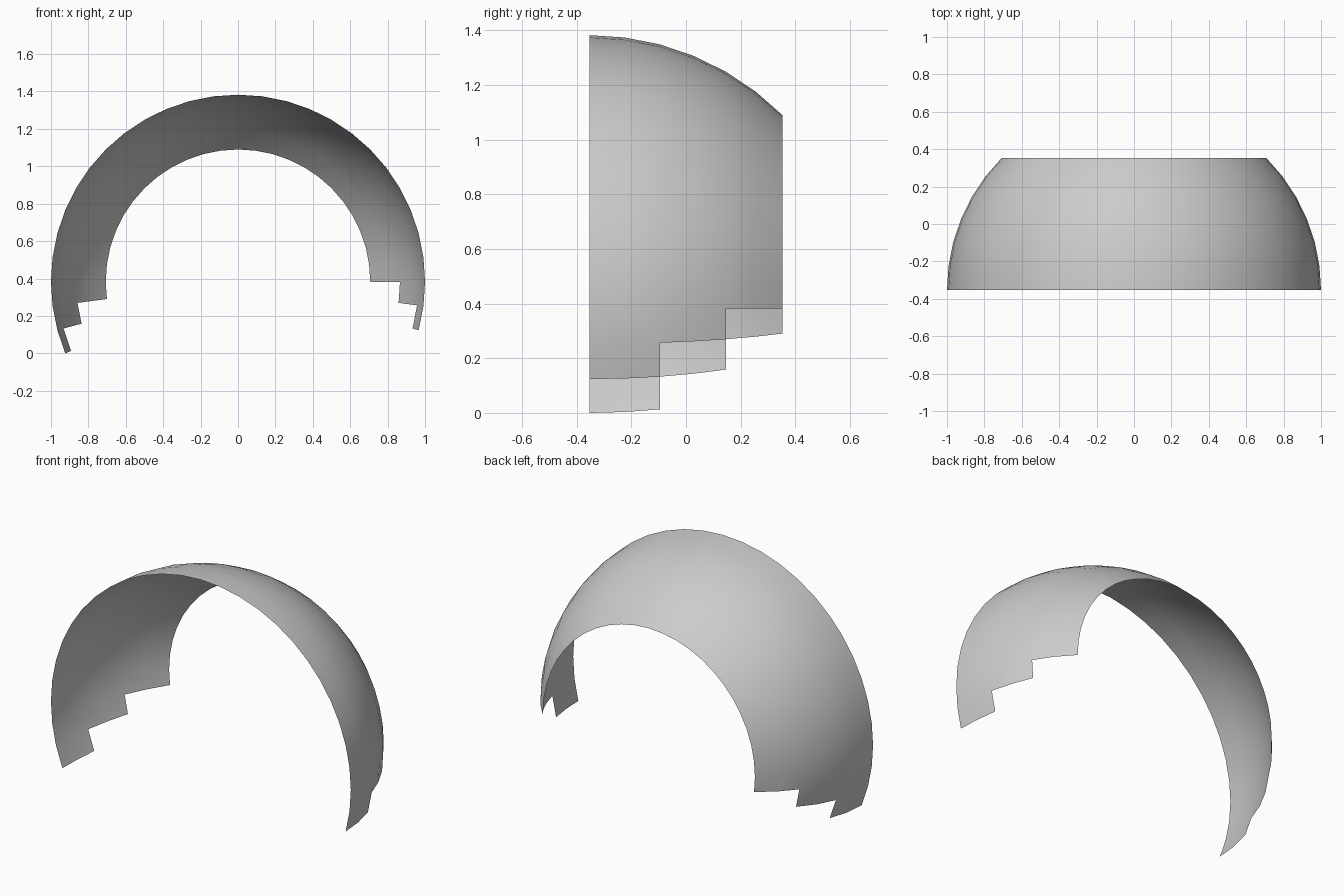
import bpy, bmesh
from math import sin, cos, radians

if "Cube" in bpy.data.objects:
    bpy.data.objects.remove(bpy.data.objects["Cube"])

STEP = 7.5                       # degrees per facet, both around and along the dome
CENTRE_Y, CENTRE_Z = -0.3536, 0.3827

bm = bmesh.new()
grid = {}


def vert(lat, ang):
    """Shared vertex on the unit sphere whose axis runs along y."""
    if (lat, ang) not in grid:
        a, b = radians(lat * STEP), radians(ang * STEP)
        grid[lat, ang] = bm.verts.new((cos(a) * cos(b), CENTRE_Y + sin(a),
                                       CENTRE_Z + cos(a) * sin(b)))
    return grid[lat, ang]


# Three bands, each two facets deep, stepping back at both lower ends
for band in range(3):
    start, end = band - 2, 24 + 3 - band
    for lat in (2 * band, 2 * band + 1):
        for ang in range(start, end):
            bm.faces.new((vert(lat, ang), vert(lat, ang + 1),
                          vert(lat + 1, ang + 1), vert(lat + 1, ang)))

# Point all normals outward from the sphere centre
bm.normal_update()
for f in bm.faces:
    c = f.calc_center_median()
    c.y -= CENTRE_Y
    c.z -= CENTRE_Z
    if f.normal.dot(c) < 0:
        f.normal_flip()
    f.smooth = True

# Stepped dome shell
mesh = bpy.data.meshes.new("stepped_dome_shell")
bm.to_mesh(mesh)
bm.free()
shell = bpy.data.objects.new("stepped_dome_shell", mesh)
bpy.context.collection.objects.link(shell)
